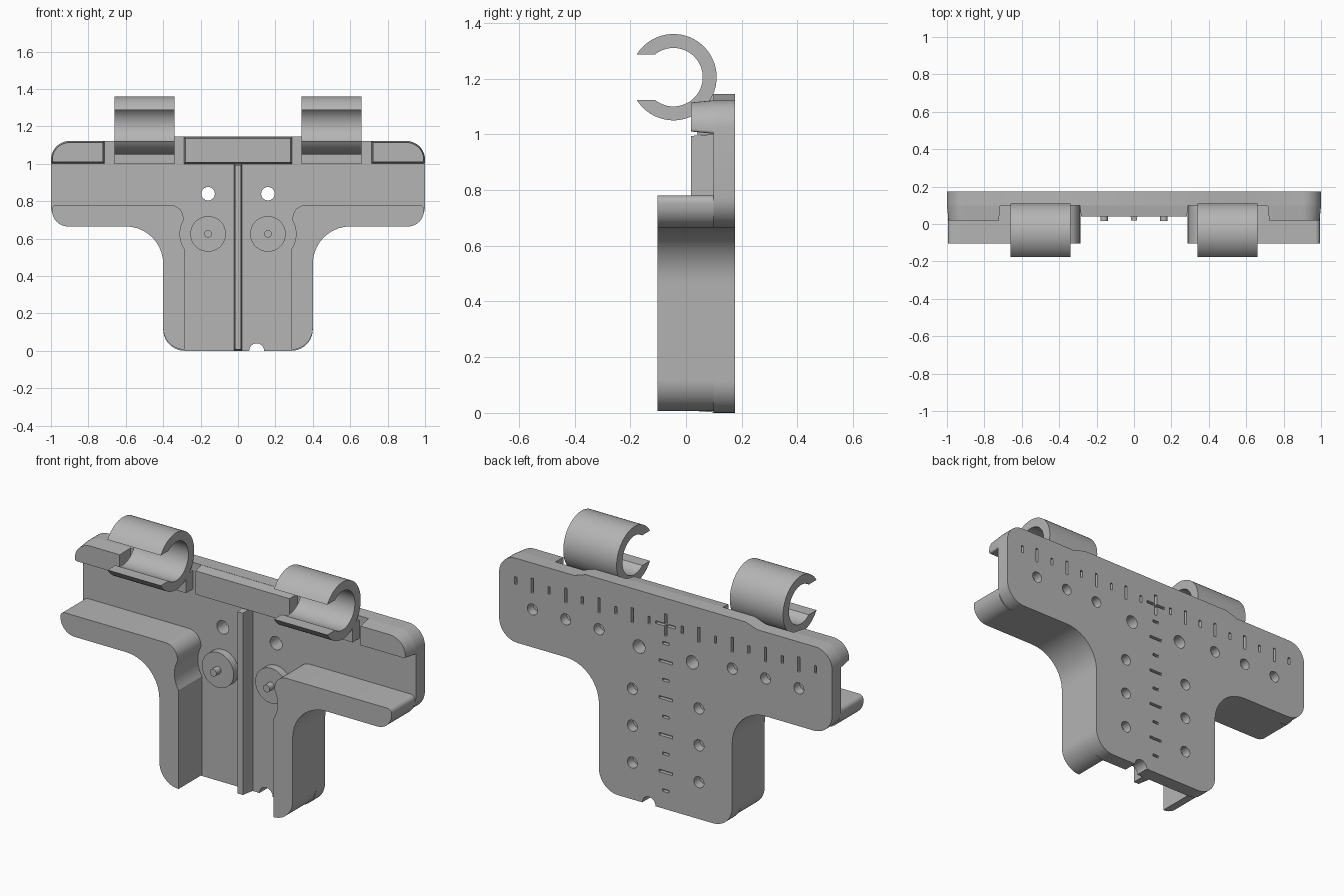
import bpy
import bmesh
from math import sin, cos, asin, tan, pi
from mathutils import Vector

if "Cube" in bpy.data.objects:
    bpy.data.objects.remove(bpy.data.objects["Cube"])

grey = bpy.data.materials.new("plain_grey")
grey.use_nodes = True
grey.diffuse_color = (0.46, 0.46, 0.46, 1)
grey.node_tree.nodes["Principled BSDF"].inputs["Base Color"].default_value = grey.diffuse_color

BACK, FACE = 0.175, 0.098     # back and front planes of the plate
parts = []


def rounded(corners, steps=10):
    """Turn (a, b, radius) corners into an outline with filleted corners."""
    out = []
    for i, (a, b, r) in enumerate(corners):
        p = Vector((a, b))
        if r == 0:
            out.append(p)
            continue
        u = (Vector(corners[i - 1][:2]) - p).normalized()
        v = (Vector(corners[(i + 1) % len(corners)][:2]) - p).normalized()
        half = u.angle(v) / 2
        centre = p + (u + v).normalized() * r / sin(half)
        start = p + u * r / tan(half) - centre
        end = p + v * r / tan(half) - centre
        sweep = pi - 2 * half
        for k in range(steps + 1):
            t = sweep * k / steps
            out.append(centre + (start * sin(sweep - t) + end * sin(t)) / sin(sweep))
    return out


def circle(x, z, r, n=32):
    return [Vector((x + r * cos(2 * pi * k / n), z + r * sin(2 * pi * k / n))) for k in range(n)]


def rect(x, z, w, h):
    return [Vector((x + i * w / 2, z + j * h / 2)) for i, j in ((-1, -1), (1, -1), (1, 1), (-1, 1))]


def flip(outline, side):
    return [Vector((p.x * side, p.y)) for p in outline]


def add_prism(bm, outline, d0, d1, taper=0.0, along_x=False):
    """Extrude an outline from depth d0 to d1; taper pulls the d0 end inward."""
    lo = [min(p[i] for p in outline) for i in (0, 1)]
    hi = [max(p[i] for p in outline) for i in (0, 1)]
    rings = []
    for d, inset in ((d0, taper), (d1, 0)):
        ring = []
        for p in outline:
            q = [(l + h) / 2 + (c - (l + h) / 2) * (1 - 2 * inset / (h - l))
                 for c, l, h in zip(p, lo, hi)]
            ring.append(bm.verts.new((d, q[0], q[1]) if along_x else (q[0], d, q[1])))
        rings.append(ring)
    a, b = rings
    faces = [bm.faces.new(a), bm.faces.new(b[::-1])]
    for i in range(len(a)):
        faces.append(bm.faces.new((a[i - 1], b[i - 1], b[i], a[i])))
    bmesh.ops.recalc_face_normals(bm, faces=faces)


def finish(name, bm):
    mesh = bpy.data.meshes.new(name)
    bm.to_mesh(mesh)
    bm.free()
    mesh.materials.append(grey)
    obj = bpy.data.objects.new(name, mesh)
    bpy.context.collection.objects.link(obj)
    parts.append(obj)
    return obj


def prism(name, outline, d0, d1, **options):
    bm = bmesh.new()
    add_prism(bm, outline, d0, d1, **options)
    return finish(name, bm)


# T-shaped back plate
half = rounded([(0.4, 0, 0.115), (0.4, 0.665, 0.2), (1, 0.665, 0.11),
                (1, 1.122, 0.1), (0.55, 1.122, 0), (0.48, 1.145, 0), (0, 1.145, 0), (0, 0, 0)])[:-2]
plate = prism("back_plate", half + flip(half, -1)[::-1], FACE, BACK)

# Cutters: through holes, bottom notch, blind holes and ruler marks in the back
bm = bmesh.new()
for side in (-1, 1):
    add_prism(bm, circle(side * 0.16, 0.84, 0.036), 0, 0.3)
    for x in (0.4, 0.6, 0.8):
        add_prism(bm, circle(side * x, 0.87, 0.03), 0.125, 0.3)
    for z in (0.2, 0.4, 0.6):
        add_prism(bm, circle(side * 0.2, z, 0.03), 0.125, 0.3)
    for i in range(1, 10):
        add_prism(bm, rect(side * i / 10, 1, 0.014, 0.04 if i % 2 else 0.08), 0.155, 0.3)
for i in range(1, 10):
    add_prism(bm, rect(0, i / 10, 0.04 if i % 2 else 0.08, 0.014), 0.155, 0.3)
cross = [(0.06, 0.007), (0.007, 0.007), (0.007, 0.06)]
quarters = []
for sx, sz, order in ((1, 1, 1), (-1, 1, -1), (-1, -1, 1), (1, -1, -1)):
    quarters += [Vector((sx * x, 1 + sz * z)) for x, z in cross[::order]]
add_prism(bm, quarters, 0.155, 0.3)
add_prism(bm, circle(0.1, 0, 0.04), 0, 0.3)
cutter = finish("cutter", bm)
parts.remove(cutter)
cutter.hide_render = True

cut = plate.modifiers.new("cut", 'BOOLEAN')
cut.operation = 'DIFFERENCE'
cut.solver = 'EXACT'
cut.object = cutter
bpy.context.view_layer.objects.active = plate
bpy.ops.object.modifier_apply(modifier="cut")
bpy.data.objects.remove(cutter)

# Centre rib and upper centre bar
prism("centre_rib", rect(0, 0.501, 0.044, 0.998), 0.018, FACE, taper=0.006)
prism("upper_bar", rect(0, 1.072, 0.58, 0.144), 0.04, FACE, taper=0.008)

# Flange outline that clears the round boss
a0 = asin(0.083 / 0.15)
scoop = [(0.16 + 0.15 * cos(a0 - 2 * a0 * k / 12), 0.625 + 0.15 * sin(a0 - 2 * a0 * k / 12), 0)
         for k in range(1, 13)]
flange = rounded([(0.4, 0.006, 0.115), (0.4, 0.665, 0.2), (0.994, 0.665, 0.085),
                  (0.994, 0.78, 0.025), (0.285, 0.78, 0.072)] + scoop + [(0.285, 0.006, 0)])[:-1]

# Open ring profile, mouth facing forward
RO, RI, MOUTH = 0.155, 0.105, 0.082
ring = []
for r, order in ((RO, 1), (RI, -1)):
    gap = asin(MOUTH / r)
    arc = [pi - gap - (2 * pi - 2 * gap) * k / 48 for k in range(49)]
    ring += [Vector((-0.045 + r * cos(t), 1.205 + r * sin(t))) for t in arc[::order]]

end_block = rounded([(0.715, 1.002, 0), (1, 1.002, 0.01), (1, 1.122, 0.1), (0.715, 1.122, 0)])

for side, label in ((1, "left"), (-1, "right")):
    prism(label + "_flange", flip(flange, side), -0.103, FACE)
    prism(label + "_boss", circle(side * 0.16, 0.625, 0.095, 48), 0.055, FACE)
    prism(label + "_pin", circle(side * 0.16, 0.625, 0.02, 24), 0.015, 0.056)
    prism(label + "_end_block", flip(end_block, side), 0.018, FACE, taper=0.008)
    prism(label + "_clip", ring, side * 0.34, side * 0.66, along_x=True)
    prism(label + "_clip_bracket", rect(side * 0.5, 1.05, 0.32, 0.1), 0.04, FACE)

# Smooth the curved walls, keep the edges sharp
bpy.ops.object.select_all(action='DESELECT')
for obj in parts:
    obj.select_set(True)
bpy.context.view_layer.objects.active = plate
bpy.ops.object.shade_smooth_by_angle(angle=pi / 6)
